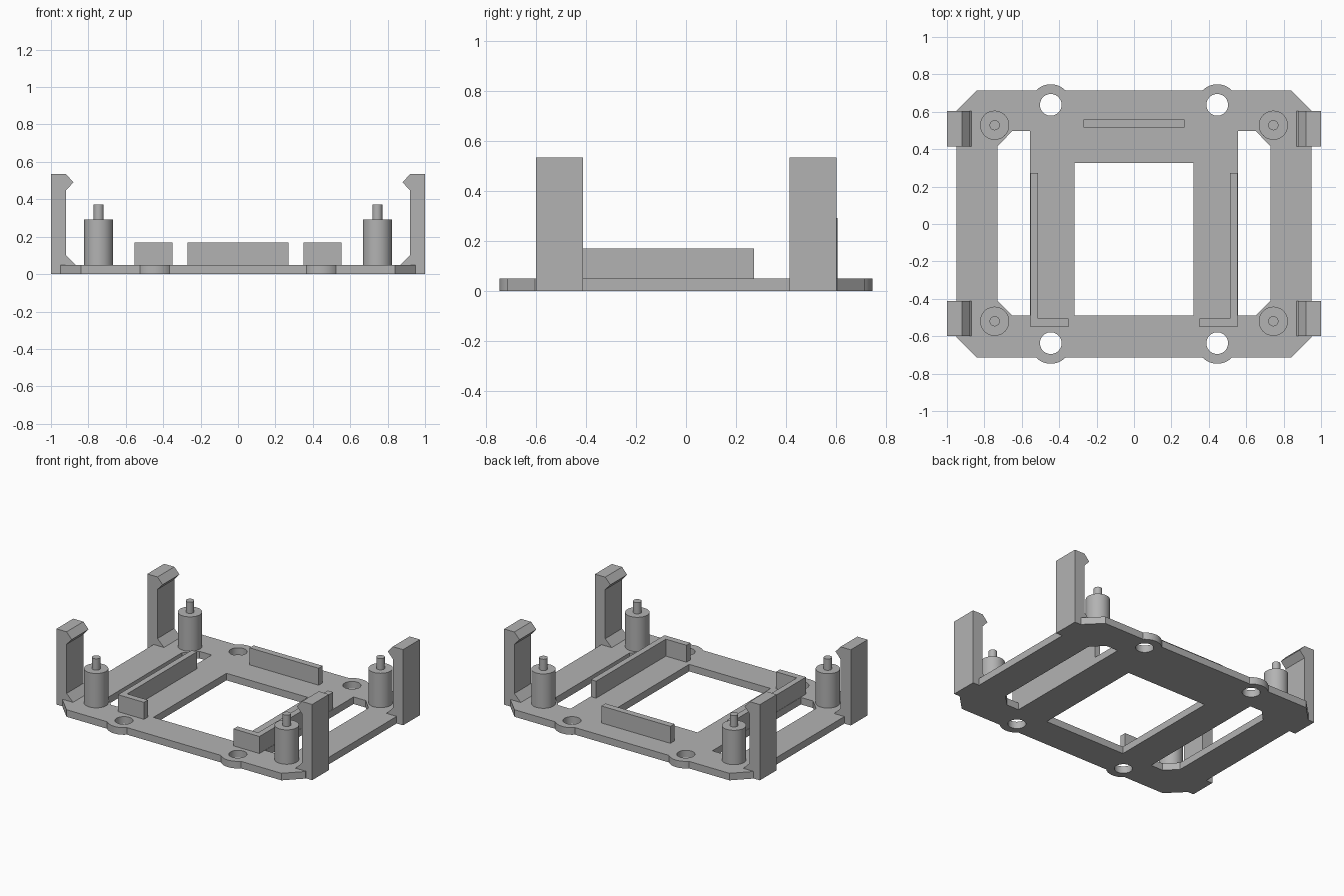
import bpy
import bmesh
from math import sin, cos, pi, radians

cube = bpy.data.objects.get("Cube")
if cube:
    bpy.data.objects.remove(cube, do_unlink=True)

grey = bpy.data.materials.new("plain grey")
grey.use_nodes = True
colour = (0.45, 0.45, 0.45, 1)
grey.diffuse_color = colour
grey.node_tree.nodes["Principled BSDF"].inputs["Base Color"].default_value = colour

PLATE = 0.05
EAR_X, EAR_Y, EAR_R, HOLE_R = 0.445, 0.637, 0.11, 0.058


def add_object(name, bm):
    bmesh.ops.remove_doubles(bm, verts=bm.verts, dist=0.0001)
    bmesh.ops.recalc_face_normals(bm, faces=bm.faces)
    mesh = bpy.data.meshes.new(name)
    bm.to_mesh(mesh)
    bm.free()
    mesh.materials.append(grey)
    obj = bpy.data.objects.new(name, mesh)
    bpy.context.collection.objects.link(obj)
    return obj


def prism(name, points, offset):
    """Closed 3D polygon pushed along an offset."""
    bm = bmesh.new()
    face = bm.faces.new([bm.verts.new(p) for p in points])
    new = bmesh.ops.extrude_face_region(bm, geom=[face])["geom"]
    verts = [v for v in new if isinstance(v, bmesh.types.BMVert)]
    bmesh.ops.translate(bm, verts=verts, vec=offset)
    return add_object(name, bm)


def arc(x, y, r, start, end, steps):
    angles = [radians(start + (end - start) * i / steps) for i in range(steps + 1)]
    return [(x + r * cos(a), y + r * sin(a)) for a in angles]


def smooth(obj):
    bpy.ops.object.select_all(action="DESELECT")
    obj.select_set(True)
    bpy.context.view_layer.objects.active = obj
    bpy.ops.object.shade_smooth_by_angle(angle=radians(30))


# Base plate: outline with four round ears, window, slots and screw holes
back = [(0.95, 0.605), (0.84, 0.715)]
back += arc(EAR_X, EAR_Y, EAR_R, 45, 135, 16)
back += arc(-EAR_X, EAR_Y, EAR_R, 45, 135, 16)
back += [(-0.84, 0.715), (-0.95, 0.605)]
loops = [back + [(-x, -y) for x, y in back]]
loops.append([(-0.318, -0.49), (0.318, -0.49), (0.318, 0.325), (-0.318, 0.325)])
slot = [(0.555, -0.49), (0.65, -0.49), (0.73, -0.41),
        (0.73, 0.415), (0.65, 0.498), (0.555, 0.498)]
for side in (-1, 1):
    loops.append([(side * x, y) for x, y in slot])
    for end in (-1, 1):
        loops.append(arc(side * EAR_X, end * EAR_Y, HOLE_R, 0, 360, 40)[:-1])

outline = bpy.data.curves.new("plate_outline", "CURVE")
outline.dimensions = "2D"
outline.fill_mode = "BOTH"
outline.extrude = PLATE / 2
for loop in loops:
    spline = outline.splines.new("POLY")
    spline.points.add(len(loop) - 1)
    for point, (x, y) in zip(spline.points, loop):
        point.co = (x, y, PLATE / 2, 1)
    spline.use_cyclic_u = True
helper = bpy.data.objects.new("plate_outline", outline)
bpy.context.collection.objects.link(helper)
bpy.context.view_layer.update()
filled = helper.evaluated_get(bpy.context.evaluated_depsgraph_get())
bm = bmesh.new()
bm.from_mesh(filled.to_mesh())
# Keep the plate resting on the ground
low = min(v.co.z for v in bm.verts)
bmesh.ops.translate(bm, verts=bm.verts, vec=(0, 0, -low))
filled.to_mesh_clear()
bpy.data.objects.remove(helper)
smooth(add_object("base_plate", bm))

# Back locating wall
WALL_TOP = 0.17
prism("back_wall", [(-0.27, 0.515, PLATE), (0.27, 0.515, PLATE),
                    (0.27, 0.56, PLATE), (-0.27, 0.56, PLATE)],
      (0, 0, WALL_TOP - PLATE))

corner_wall = [(0.35, -0.55), (0.553, -0.55), (0.553, 0.272),
               (0.512, 0.272), (0.512, -0.506), (0.35, -0.506)]
clip = [(1, 0), (1, 0.535), (0.92, 0.535), (0.88, 0.491), (0.92, 0.447),
        (0.92, 0.1), (0.87, PLATE), (0.87, 0)]
post = [(0, PLATE), (0.078, PLATE), (0.078, 0.293),
        (0.027, 0.293), (0.027, 0.373), (0, 0.373)]

for side, side_name in ((1, "left"), (-1, "right")):
    # L-shaped side wall
    prism(side_name + "_corner_wall",
          [(side * x, y, PLATE) for x, y in corner_wall],
          (0, 0, WALL_TOP - PLATE))

    for end, end_name in ((-1, "front"), (1, "back")):
        name = end_name + "_" + side_name
        # Hooked snap clip
        start = 0.415 if end > 0 else -0.6
        prism(name + "_clip", [(side * x, start, z) for x, z in clip], (0, 0.188, 0))

        # Stepped post with a pin, turned from a profile
        bm = bmesh.new()
        verts = [bm.verts.new((r, 0, z)) for r, z in post]
        edges = [bm.edges.new(pair) for pair in zip(verts, verts[1:])]
        bmesh.ops.spin(bm, geom=verts + edges, axis=(0, 0, 1), cent=(0, 0, 0),
                       angle=2 * pi, steps=40, use_merge=True)
        bmesh.ops.translate(bm, verts=bm.verts, vec=(side * 0.745, 0.004 + end * 0.524, 0))
        smooth(add_object(name + "_post", bm))
